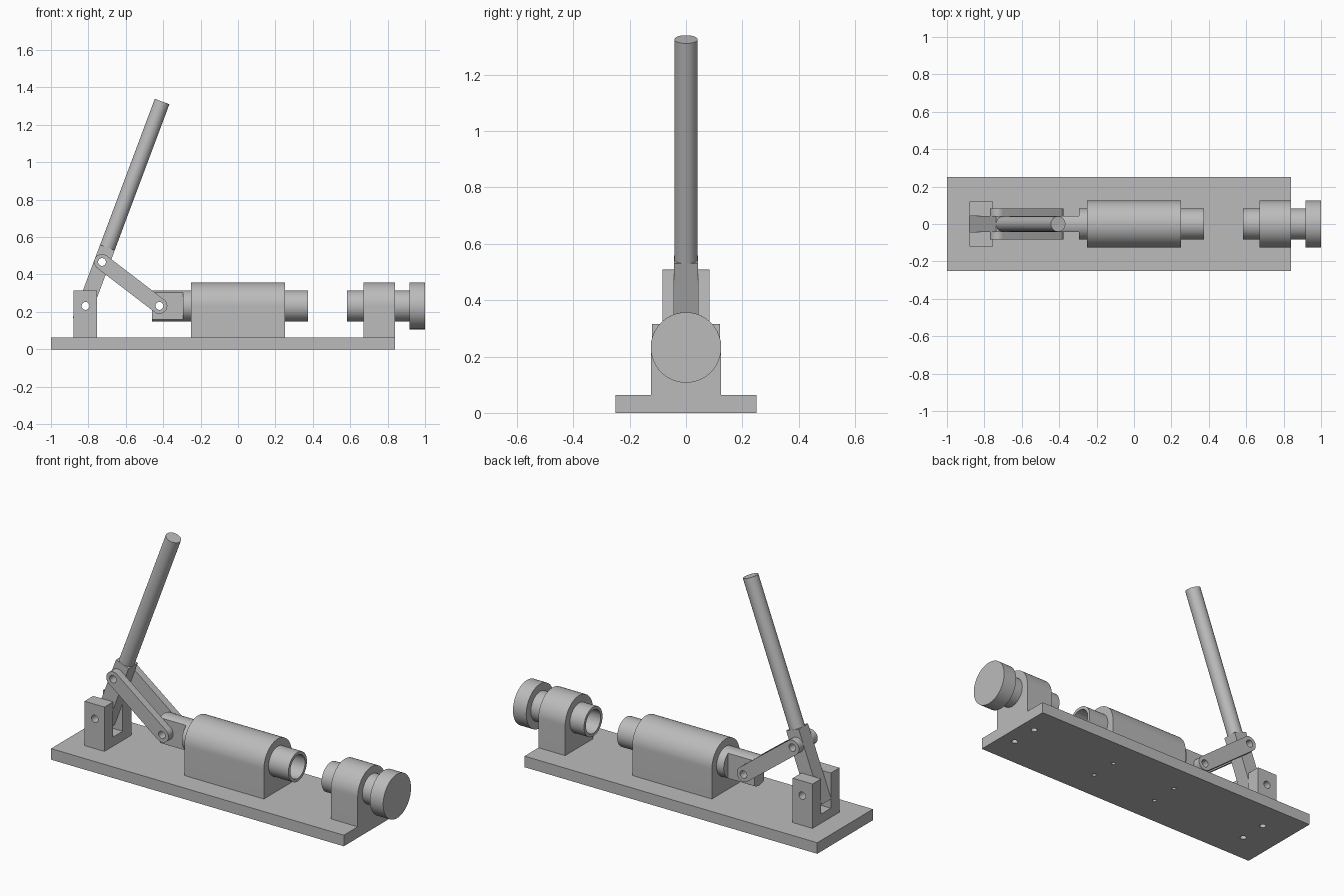
import bpy, bmesh, math
from mathutils import Matrix, Vector

cube = bpy.data.objects.get("Cube")
if cube:
    bpy.data.objects.remove(cube, do_unlink=True)

steel = bpy.data.materials.new("plain grey")
steel.use_nodes = True
steel.diffuse_color = (0.5, 0.5, 0.5, 1)
steel.node_tree.nodes["Principled BSDF"].inputs["Base Color"].default_value = (0.5, 0.5, 0.5, 1)

BASE_TOP = 0.063
AXIS_Z = 0.232          # height of the ram axis and lower pivots
HOUSING_R = 0.125
RAM_R = 0.083
BAR = 0.042             # half thickness of lever, tongue and link ends
HOLE_R = 0.021
PIVOT = Vector((-0.815, AXIS_Z))
ELBOW = Vector((-0.727, 0.467))
TONGUE = Vector((-0.42, AXIS_Z))


def arc(center, radius, start, end, steps):
    return [(center[0] + radius * math.cos(start + (end - start) * i / steps),
             center[1] + radius * math.sin(start + (end - start) * i / steps))
            for i in range(steps + 1)]


def circle(center, radius, steps=64):
    return arc(center, radius, 0, math.tau, steps)[:-1]


def rect(u0, u1, v0, v1):
    return [(u0, v0), (u1, v0), (u1, v1), (u0, v1)]


def capsule(p, q, radius):
    turn = math.atan2(q[1] - p[1], q[0] - p[0])
    half = math.pi / 2
    return arc(q, radius, turn - half, turn + half, 24) + arc(p, radius, turn + half, turn + 3 * half, 24)


def prism(name, profile, axis, start, end):
    """Extrude a 2D profile along one axis; the profile uses the other two in order."""
    place = {"x": lambda u, v, w: (w, u, v),
             "y": lambda u, v, w: (u, w, v),
             "z": lambda u, v, w: (u, v, w)}[axis]
    bm = bmesh.new()
    face = bm.faces.new([bm.verts.new(place(u, v, start)) for u, v in profile])
    new = bmesh.ops.extrude_face_region(bm, geom=[face])["geom"]
    shift = Vector(place(0, 0, end - start))
    bmesh.ops.translate(bm, vec=shift, verts=[g for g in new if isinstance(g, bmesh.types.BMVert)])
    bmesh.ops.recalc_face_normals(bm, faces=bm.faces)
    mesh = bpy.data.meshes.new(name)
    bm.to_mesh(mesh)
    bm.free()
    mesh.materials.append(steel)
    obj = bpy.data.objects.new(name, mesh)
    bpy.context.collection.objects.link(obj)
    return obj


def activate(obj):
    bpy.ops.object.select_all(action="DESELECT")
    obj.select_set(True)
    bpy.context.view_layer.objects.active = obj


def cut(obj, *cutters):
    for cutter in cutters:
        mod = obj.modifiers.new("cut", "BOOLEAN")
        mod.operation = "DIFFERENCE"
        mod.solver = "EXACT"
        mod.object = cutter
        activate(obj)
        bpy.ops.object.modifier_apply(modifier=mod.name)
        bpy.data.objects.remove(cutter, do_unlink=True)


def pin_hole(center):
    return prism("hole_cutter", circle(center, HOLE_R, 32), "y", -0.3, 0.3)


def bore(start, end):
    return prism("bore_cutter", circle((0, AXIS_Z), 0.066), "x", start, end)


# Base plate with screw holes
base = prism("base_plate", rect(-1, 0.84, -0.25, 0.25), "z", 0, BASE_TOP)
for x, radius in ((-0.82, 0.017), (-0.208, 0.011), (0.208, 0.011), (0.756, 0.017)):
    for side in (-1, 1):
        cut(base, prism("screw_cutter", circle((x, side * 0.08), radius, 24), "z", -0.1, 0.2))

# Arched housings for the ram and the stop
arch = [(-HOUSING_R, BASE_TOP), (HOUSING_R, BASE_TOP)] + arc((0, AXIS_Z), HOUSING_R, 0, math.pi, 48)
prism("ram_housing", arch, "x", -0.25, 0.25)
prism("stop_housing", arch, "x", 0.672, 0.84)

# Sliding ram: bored nose, flat tongue at the rear
ram = prism("ram", circle((0, AXIS_Z), RAM_R), "x", -0.46, 0.375)
cut(ram, bore(0.2, 0.5), pin_hole(TONGUE))
for side in (-1, 1):
    cut(ram, prism("flat_cutter", rect(-0.6, -0.295, 0, 0.5), "y", side * BAR, side * 0.2))

# Adjustable stop: bored spindle and round knob
spindle = prism("stop_spindle", circle((0, AXIS_Z), RAM_R), "x", 0.583, 0.93)
cut(spindle, bore(0.4, 0.75))
prism("stop_knob", circle((0, AXIS_Z), HOUSING_R), "x", 0.917, 1.0)

# Slotted pivot bracket
bracket = prism("pivot_bracket", rect(-0.88, -0.755, -0.121, 0.121), "z", BASE_TOP, 0.315)
cut(bracket, prism("slot_cutter", rect(-0.043, 0.043, 0.115, 0.5), "x", -1.1, -0.5), pin_hole(PIVOT))

# Tilted lever: square bar below, round handle above
lean = ELBOW - PIVOT
tilt = Matrix.Translation((PIVOT.x, 0, PIVOT.y)) @ Matrix.Rotation(math.atan2(lean.x, lean.y), 4, "Y")
lever = prism("lever_bar", rect(-BAR, BAR, -BAR, BAR), "z", -0.083, 0.333)
handle = prism("lever_handle", circle((0, 0), 0.0415), "z", 0.32, 1.167)
for part in (lever, handle):
    part.data.transform(tilt)
cut(lever, pin_hole(PIVOT), pin_hole(ELBOW))

# Pair of links between lever and ram
for label, side in (("right", 1), ("left", -1)):
    link = prism("link_front" if side < 0 else "link_back", capsule(ELBOW, TONGUE, BAR),
                 "y", side * BAR, side * 2 * BAR)
    cut(link, pin_hole(ELBOW), pin_hole(TONGUE))

# Smooth round surfaces, keep machined edges sharp
for obj in bpy.context.collection.objects:
    if obj.type == "MESH" and steel.name in obj.data.materials:
        activate(obj)
        bpy.ops.object.shade_smooth_by_angle(angle=math.radians(30))
